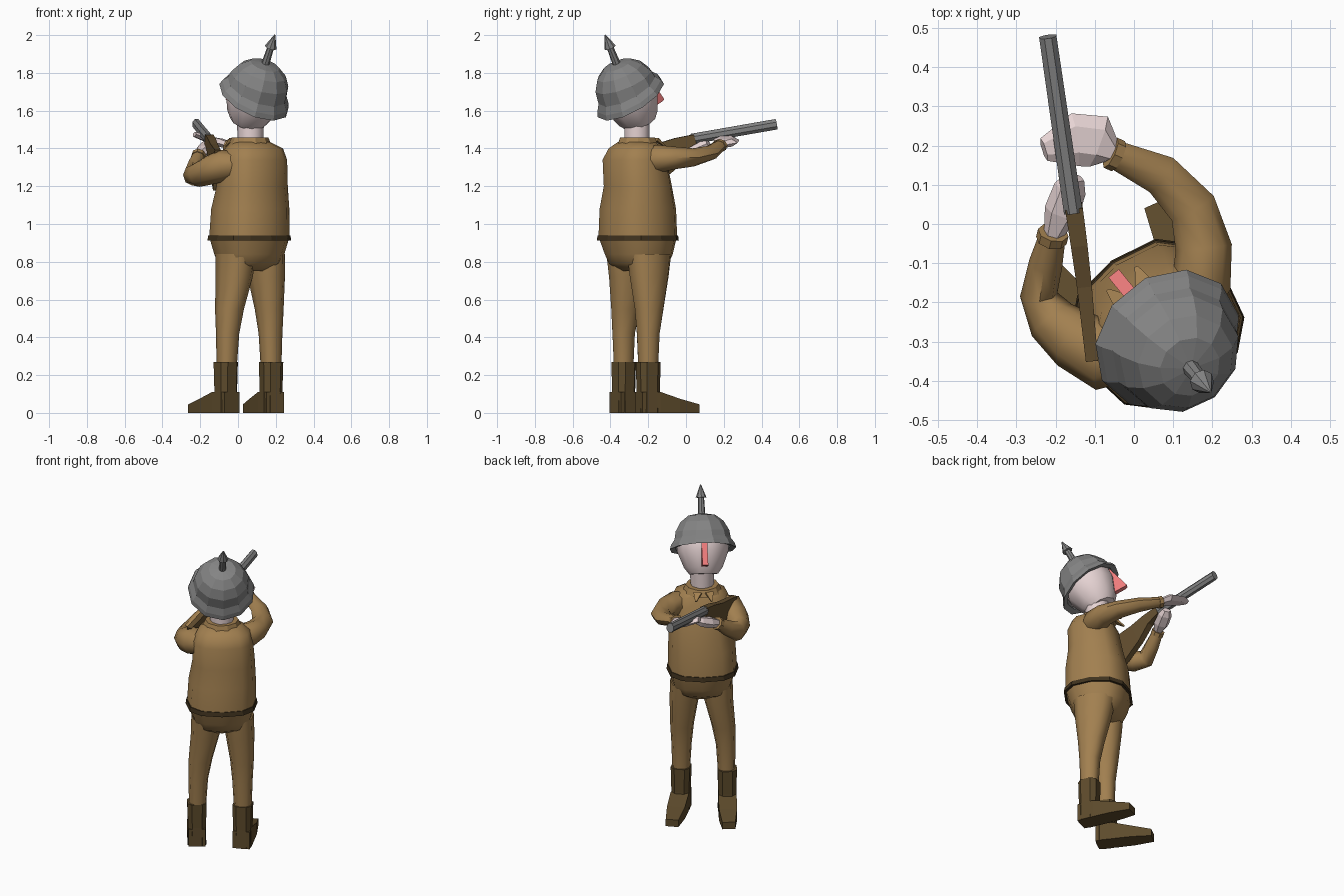
import bpy, bmesh
from math import sin, cos, pi, radians, copysign
from mathutils import Vector as V

COLORS = {
    "cloth": (.36, .215, .08, 1), "leather": (.11, .07, .025, 1), "dark": (.05, .032, .013, 1),
    "skin": (.80, .66, .66, 1), "red": (.85, .2, .2, 1), "steel": (.23, .23, .23, 1),
    "wood": (.13, .08, .03, 1)}
MATS = {}
for key, c in COLORS.items():
    MATS[key] = bpy.data.materials.new(key)
    MATS[key].diffuse_color = c

YAW = radians(36)


def loft(name, rings, n, color, smooth=0, p=1.0, turn=0.0):
    """Skin rings of (centre, u, v); p < 1 makes the section boxier."""
    bm = bmesh.new()
    loops = []
    for c, u, v in rings:
        loop = []
        for i in range(n):
            a = 2 * pi * (i + turn) / n
            ca, sa = cos(a), sin(a)
            loop.append(bm.verts.new(c + u * copysign(abs(ca) ** p, ca) + v * copysign(abs(sa) ** p, sa)))
        loops.append(loop)
    for a, b in zip(loops, loops[1:]):
        for i in range(n):
            j = (i + 1) % n
            bm.faces.new((a[i], a[j], b[j], b[i]))
    bm.faces.new(loops[0][::-1])
    bm.faces.new(loops[-1])
    bmesh.ops.recalc_face_normals(bm, faces=bm.faces)
    me = bpy.data.meshes.new(name)
    bm.to_mesh(me)
    bm.free()
    me.materials.append(MATS[color])
    ob = bpy.data.objects.new(name, me)
    bpy.context.collection.objects.link(ob)
    if smooth:
        bpy.ops.object.select_all(action='DESELECT')
        ob.select_set(True)
        bpy.context.view_layer.objects.active = ob
        bpy.ops.object.shade_smooth_by_angle(angle=radians(smooth))
    return ob


def column(name, rows, n, color, yaw=YAW, **kw):
    """Upright loft from rows of (x, y, z, half width, half depth)."""
    u, v = V((cos(yaw), sin(yaw), 0)), V((-sin(yaw), cos(yaw), 0))
    return loft(name, [(V((x, y, z)), u * a, v * b) for x, y, z, a, b in rows], n, color, **kw)


def tube(name, rows, n, color, **kw):
    """Loft along a path from rows of (x, y, z, half width, half height)."""
    pts = [V(r[:3]) for r in rows]
    rings = []
    for i, r in enumerate(rows):
        t = (pts[min(i + 1, len(pts) - 1)] - pts[max(i - 1, 0)]).normalized()
        side = t.cross(V((0, 0, 1))).normalized()
        rings.append((pts[i], side * r[3], side.cross(t) * r[4]))
    return loft(name, rings, n, color, **kw)


# jacket, belt, hips
column("jacket", [(.06, -.255, .93, .203, .192), (.065, -.255, 1.08, .198, .186),
                  (.075, -.255, 1.2, .184, .162), (.08, -.272, 1.34, .178, .15),
                  (.085, -.27, 1.40, .155, .12), (.065, -.26, 1.435, .1, .09)],
       12, "cloth", smooth=60, p=.78)
column("belt", [(.06, -.255, .912, .212, .2), (.06, -.255, .94, .208, .196)], 12, "dark", p=.78)
column("hips", [(.06, -.25, .75, .1, .08), (.06, -.25, .79, .162, .142), (.06, -.25, .84, .18, .165),
                (.06, -.255, .92, .202, .188)], 12, "cloth", smooth=60, p=.8)

# legs
column("right_leg", [(.175, -.2, .24, .052, .052), (.172, -.2, .42, .06, .06),
                     (.165, -.195, .55, .07, .078), (.15, -.195, .72, .086, .108),
                     (.14, -.195, .84, .09, .125)], 10, "cloth", smooth=60, p=.85)
column("left_leg", [(-.06, -.33, .24, .05, .052), (-.055, -.33, .42, .058, .06),
                    (-.045, -.32, .55, .07, .078), (-.02, -.305, .72, .086, .108),
                    (-.012, -.305, .84, .09, .125)], 10, "cloth", smooth=60, p=.85)


# boots: a shaft and a wedge-shaped foot pointing along its own heading
def boot(side, x, y, yaw):
    column(side + "_boot_shaft", [(x, y, 0, .058, .06), (x, y, .12, .056, .058),
                                  (x, y, .27, .06, .062)], 8, "leather", yaw, p=.7, turn=.5)
    f, r, up = V((-sin(yaw), cos(yaw), 0)), V((cos(yaw), sin(yaw), 0)), V((0, 0, 1))
    rings = []
    for d, w, h in [(-.055, .05, .11), (.05, .054, .11), (.16, .053, .075), (.28, .038, .045)]:
        rings.append((V((x, y, h / 2)) + f * d, r * w * 1.42, up * h / 2 * 1.414))
    loft(side + "_boot_foot", rings, 4, "leather", turn=.5)


boot("right", .175, -.2, radians(24))
boot("left", -.065, -.33, radians(37))

# arms and cuffs
tube("right_arm", [(.13, -.26, 1.33, .05, .05), (.172, -.15, 1.345, .076, .075),
                   (.178, -.06, 1.35, .072, .06), (.15, .04, 1.353, .062, .048),
                   (.07, .125, 1.375, .053, .04), (-.05, .178, 1.415, .036, .03)],
     8, "cloth", smooth=50)
tube("right_cuff", [(-.04, .173, 1.41, .042, .035), (-.06, .182, 1.418, .042, .035)], 8, "cloth")
tube("left_arm", [(.03, -.33, 1.32, .06, .06), (-.08, -.335, 1.31, .09, .085),
                  (-.15, -.295, 1.285, .08, .078), (-.21, -.245, 1.262, .065, .066),
                  (-.243, -.18, 1.26, .048, .058), (-.225, -.1, 1.31, .043, .046),
                  (-.208, -.03, 1.36, .034, .034)], 8, "cloth", smooth=50)
tube("left_cuff", [(-.211, -.042, 1.352, .04, .04), (-.206, -.022, 1.366, .04, .04)], 8, "cloth")

# hands
tube("right_hand", [(-.055, .18, 1.418, .028, .02), (-.09, .21, 1.43, .068, .024),
                    (-.15, .215, 1.445, .068, .02), (-.23, .19, 1.475, .03, .015)], 6, "skin")
tube("left_hand", [(-.207, -.03, 1.362, .024, .024), (-.185, .03, 1.385, .045, .035),
                   (-.163, .09, 1.41, .042, .032), (-.15, .12, 1.425, .025, .02)], 6, "skin")

# rifle
tube("rifle_barrel", [(-.155, .03, 1.45, .026, .03), (-.22, .478, 1.528, .024, .03)], 8, "steel", turn=.5)
tube("rifle_stock", [(-.154, .045, 1.449, .032, .036), (-.142, -.04, 1.42, .03, .055),
                     (-.13, -.13, 1.36, .027, .10), (-.112, -.305, 1.285, .022, .165)],
     4, "wood", turn=.5)

# neck and collar
column("neck", [(.066, -.26, 1.42, .068, .068), (.066, -.26, 1.57, .072, .072)], 10, "skin", smooth=40)
column("collar", [(.062, -.255, 1.42, .115, .11), (.064, -.257, 1.458, .098, .095)], 10, "cloth")

# head frame: face, right and crown axes, leaning back
C, T = V((.09, -.3, 1.68)), V((.29, -.355, .888)).normalized()
R = V((.775, .632, 0)).normalized()
F = T.cross(R)

# collar points
for side, s in (("right", 1), ("left", -1)):
    base = V((.0, -.18, 1.447)) + R * s * .035
    tip = base + V((-.03, .04, -.035)) + R * s * .012
    tube(side + "_collar_point", [(*base, .035, .012), (*tip, .006, .005)], 4, "cloth", turn=.5)


def turned(name, profile, n, color, **kw):
    """Loft about the head axis from (height, radius, rise toward the face)."""
    return loft(name, [(C + T * h, R * r, (F + T * k) * r) for h, r, k in profile], n, color, **kw)


turned("head", [(-.165, .085, 0), (-.125, .115, 0), (-.03, .152, 0), (.06, .155, 0), (.12, .12, 0)],
       10, "skin", smooth=40)
turned("helmet", [(.04, .15, .15), (-.01, .165, .15), (-.018, .198, .15), (.008, .19, .15),
                  (.04, .168, .12), (.09, .16, 0), (.145, .128, 0), (.182, .08, 0), (.192, .02, 0)],
       11, "steel", turn=.25)
turned("helmet_spike", [(.18, .022, 0), (.285, .018, 0), (.287, .032, 0), (.362, .003, 0)], 8, "steel")

# nose: a wedge growing outward toward the bottom
loft("nose", [(C + T * .03 + F * .14, R * .024, F * .02), (C - T * .12 + F * .145, R * .024, F * .065),
              (C - T * .125 + F * .135, R * .024, F * .06)], 4, "red", turn=.5)
